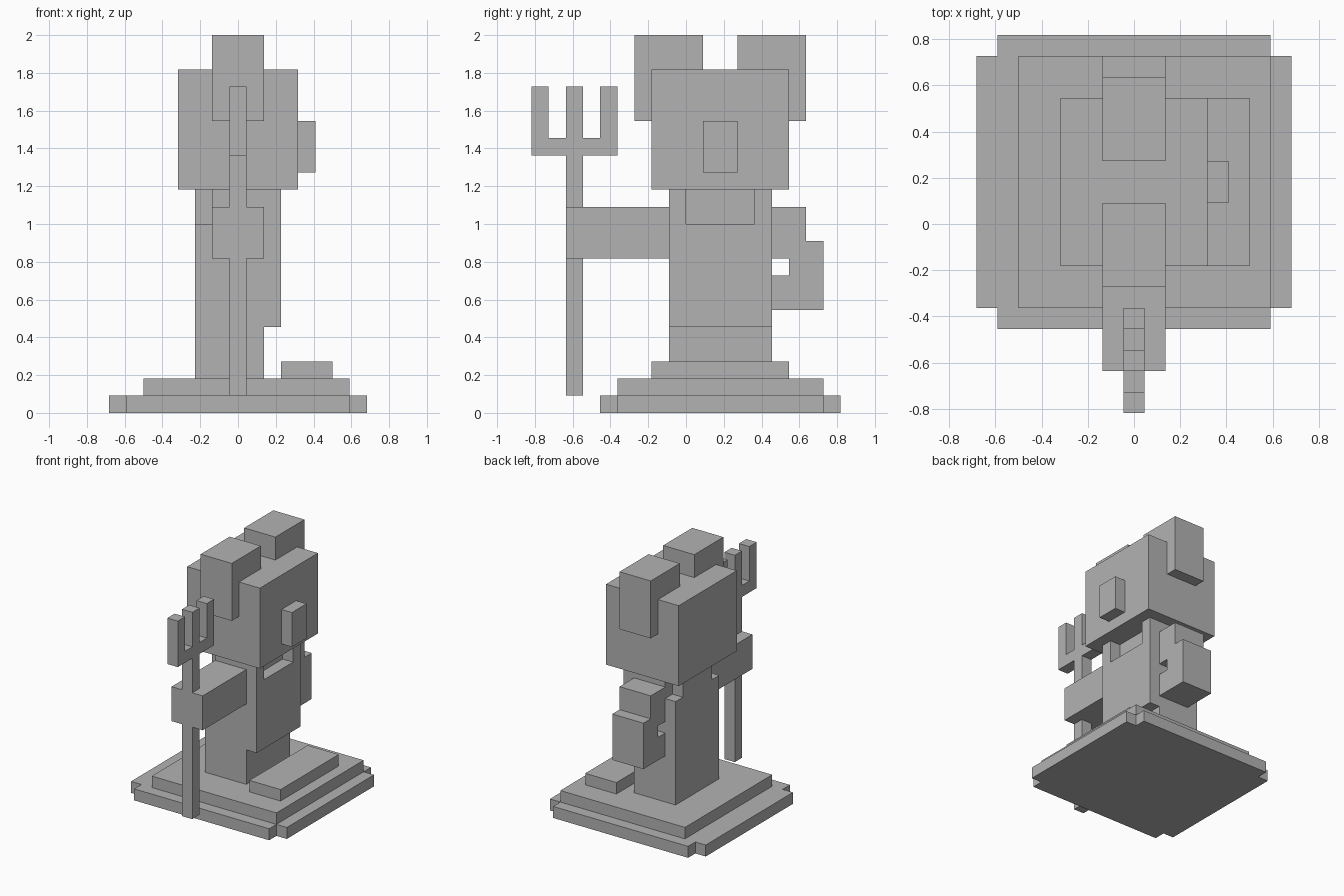
import bpy
import bmesh

default = bpy.data.objects.get("Cube")
if default:
    bpy.data.objects.remove(default, do_unlink=True)

U = 1 / 11  # one block of the modelling grid

stone = bpy.data.materials.new("stone grey")
stone.use_nodes = True
COLOUR = (0.45, 0.45, 0.45, 1)
stone.diffuse_color = COLOUR
stone.node_tree.nodes["Principled BSDF"].inputs["Base Color"].default_value = COLOUR


def extrude(name, outline, axis, low, high):
    """Extrude an outline along x (outline is y, z) or along z (outline is x, y)."""
    bm = bmesh.new()
    place = (lambda a, b: (low, a, b)) if axis == "x" else (lambda a, b: (a, b, low))
    face = bm.faces.new([bm.verts.new(place(a, b)) for a, b in outline])
    result = bmesh.ops.extrude_face_region(bm, geom=[face])
    moved = [v for v in result["geom"] if isinstance(v, bmesh.types.BMVert)]
    shift = (high - low, 0, 0) if axis == "x" else (0, 0, high - low)
    bmesh.ops.translate(bm, verts=moved, vec=shift)
    bmesh.ops.recalc_face_normals(bm, faces=bm.faces)
    bmesh.ops.scale(bm, verts=bm.verts, vec=(U, U, U))
    mesh = bpy.data.meshes.new(name)
    bm.to_mesh(mesh)
    bm.free()
    mesh.materials.append(stone)
    obj = bpy.data.objects.new(name, mesh)
    bpy.context.collection.objects.link(obj)
    return obj


def box(name, x, y, z):
    outline = [(x[0], y[0]), (x[1], y[0]), (x[1], y[1]), (x[0], y[1])]
    return extrude(name, outline, "z", *z)


# Stepped plinth with notched corners
W, I = 7.5, 6.5
extrude("plinth", [(-I, -5), (I, -5), (I, -4), (W, -4), (W, 8), (I, 8),
                   (I, 9), (-I, 9), (-I, 8), (-W, 8), (-W, -4), (-I, -4)], "z", 0, 1)
box("plinth_step", (-5.5, 6.5), (-4, 8), (1, 2))
box("side_slab", (2.5, 5.5), (-2, 6), (2, 3))

# Torso: core, shoulder with raised middle, shoulder with a sunken middle
box("torso", (-1.5, 1.5), (-1, 5), (2, 13))
extrude("right_torso_side", [(-1, 2), (5, 2), (5, 11), (4, 11), (4, 13),
                             (0, 13), (0, 11), (-1, 11)], "x", -2.5, -1.5)
extrude("left_torso_side", [(-1, 5), (5, 5), (5, 13), (4, 13), (4, 11),
                            (0, 11), (0, 13), (-1, 13)], "x", 1.5, 2.5)

# Arms: one straight forward, one bent with a gap at the wrist
box("front_arm", (-1.5, 1.5), (-7, -1), (9, 12))
extrude("back_arm", [(5, 12), (7, 12), (7, 10), (8, 10), (8, 6), (5, 6),
                     (5, 8), (6, 8), (6, 9), (5, 9)], "x", -1.5, 1.5)

# Head with side knob and two horns
box("head", (-3.5, 3.5), (-2, 6), (13, 20))
box("side_knob", (3.5, 4.5), (1, 3), (14, 17))
extrude("front_horn", [(-3, 17), (-2, 17), (-2, 20), (1, 20), (1, 22), (-3, 22)],
        "x", -1.5, 1.5)
extrude("back_horn", [(7, 17), (6, 17), (6, 20), (3, 20), (3, 22), (7, 22)],
        "x", -1.5, 1.5)

# Three-pronged fork
extrude("fork", [(-7, 1), (-6, 1), (-6, 15), (-4, 15), (-4, 19), (-5, 19),
                 (-5, 16), (-6, 16), (-6, 19), (-7, 19), (-7, 16), (-8, 16),
                 (-8, 19), (-9, 19), (-9, 15), (-7, 15)], "x", -0.5, 0.5)
